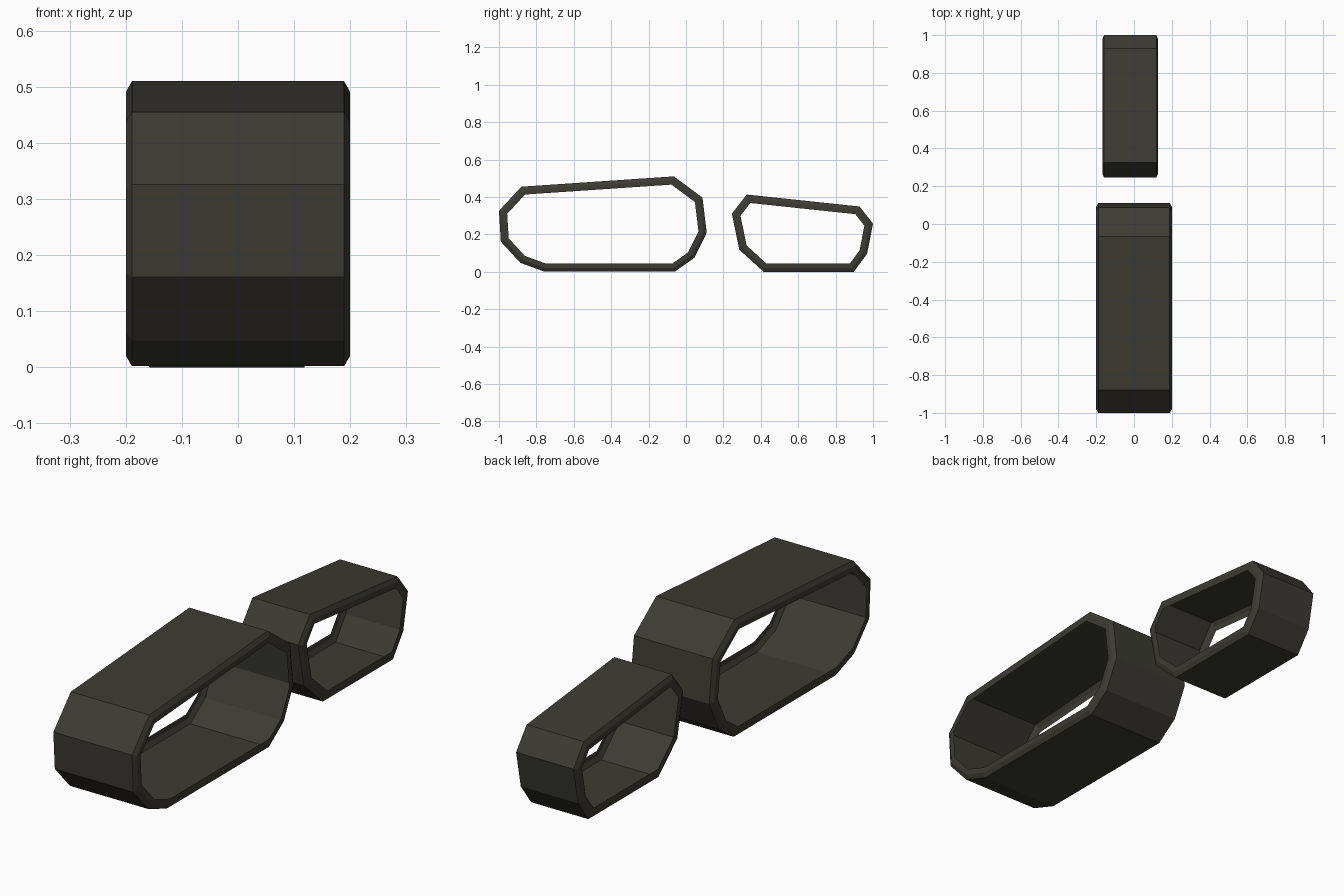
import bpy, bmesh
from mathutils import Vector

if "Cube" in bpy.data.objects:
    bpy.data.objects.remove(bpy.data.objects["Cube"])

rubber = bpy.data.materials.new("dark olive rubber")
rubber.diffuse_color = (0.045, 0.043, 0.034, 1)
rubber.use_nodes = True
rubber.node_tree.nodes["Principled BSDF"].inputs["Base Color"].default_value = rubber.diffuse_color


def inset(pts, d):
    """Offset a convex closed profile inwards by d (mitred corners)."""
    n = len(pts)
    centre = sum((Vector(p) for p in pts), Vector((0, 0))) / n
    out = []
    for i in range(n):
        a, b, c = (Vector(pts[(i + k) % n]) for k in (-1, 0, 1))
        normals = []
        for p, q in ((a, b), (b, c)):
            e = (q - p).normalized()
            m = Vector((-e.y, e.x))
            normals.append(m if m.dot(centre - p) > 0 else -m)
        m = normals[0] + normals[1]
        out.append(b + m * (d / (1 + normals[0].dot(normals[1]))))
    return out


def track(name, profile, x_mid, half, edge):
    """Thin belt with a bevel and an inward lip on each side."""
    section = [(-half, 0.043), (-half, 0.019), (-edge, 0),
               (edge, 0), (half, 0.019), (half, 0.043)]
    bm = bmesh.new()
    loops = [[bm.verts.new((x_mid + x, p[0], p[1])) for p in inset(profile, d)]
             for x, d in section]
    n = len(profile)
    for a, b in zip(loops, loops[1:]):
        for i in range(n):
            k = (i + 1) % n
            bm.faces.new((a[i], b[i], b[k], a[k]))
    bmesh.ops.recalc_face_normals(bm, faces=bm.faces)
    mesh = bpy.data.meshes.new(name)
    bm.to_mesh(mesh)
    bm.free()
    mesh.materials.append(rubber)
    bpy.context.collection.objects.link(bpy.data.objects.new(name, mesh))


# Large front belt, profile as (y, z)
track("large_track", [(-0.88, 0.455), (-0.065, 0.51), (0.088, 0.397),
                      (0.111, 0.209), (0.045, 0.075), (-0.058, 0.002),
                      (-0.76, 0.002), (-0.886, 0.048), (-0.99, 0.161),
                      (-1.0, 0.326)], 0, 0.20, 0.189)

# Small rear belt, slightly off centre
track("small_track", [(0.325, 0.413), (0.928, 0.349), (1.0, 0.257),
                      (0.968, 0.096), (0.897, 0.0), (0.415, 0.0),
                      (0.285, 0.118), (0.245, 0.311)], -0.02, 0.147, 0.138)
